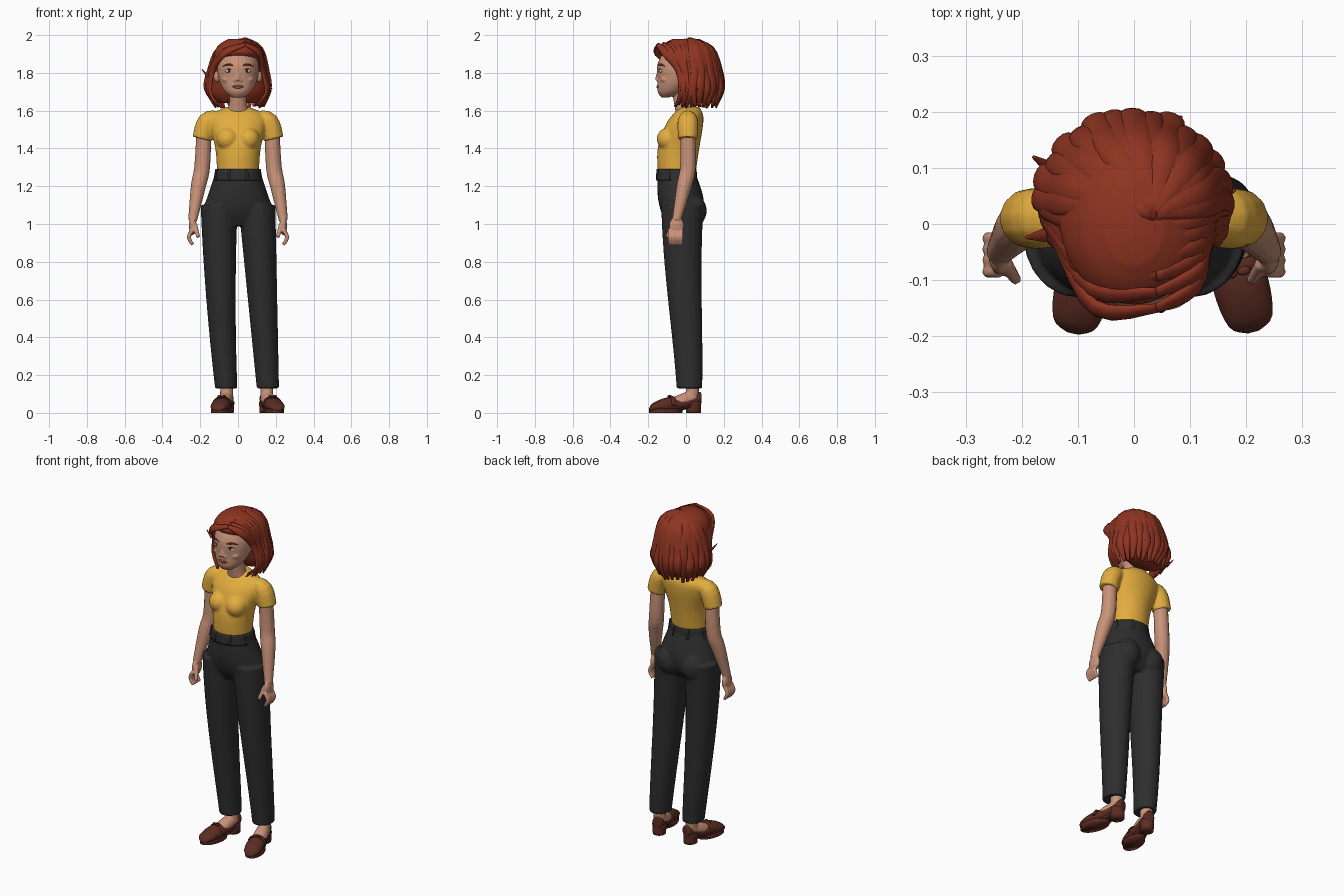
import bpy, bmesh, math, random
from math import sin, cos, pi, radians
from mathutils import Vector, Matrix

random.seed(4)
if "Cube" in bpy.data.objects:
    bpy.data.objects.remove(bpy.data.objects["Cube"])


def material(name, *rgb):
    mat = bpy.data.materials.new(name)
    mat.use_nodes = True
    mat.diffuse_color = (*rgb, 1)
    mat.node_tree.nodes["Principled BSDF"].inputs["Base Color"].default_value = (*rgb, 1)
    return mat


skin = material("skin", .58, .29, .19)
red_hair = material("red hair", .27, .034, .015)
yellow = material("yellow cotton", .77, .42, .05)
charcoal = material("charcoal cloth", .027, .027, .028)
leather = material("brown leather", .105, .025, .016)
rose = material("rose lips", .36, .11, .085)
eye_white = material("eye white", .6, .55, .5)
dark = material("dark brown", .04, .02, .014)


# ---- shape helpers ----
def spline(rows, steps=4):
    """Catmull-Rom interpolation through rows of numbers."""
    result, last = [], len(rows) - 1
    for i in range(last):
        before, start, end, after = (rows[max(0, min(last, i + j))] for j in (-1, 0, 1, 2))
        for step in range(steps):
            t = step / steps
            result.append([q + t * (r - p + t * (2*p - 5*q + 4*r - w + t * (3*q - p - 3*r + w))) / 2
                           for p, q, r, w in zip(before, start, end, after)])
    return result + [list(rows[-1])]


def sweep(bm, sections, sides=20):
    """Skin closed rings given as (centre, u axis, v axis)."""
    angles = [math.tau * i / sides for i in range(sides)]
    loops = [[bm.verts.new(centre + u*cos(a) + v*sin(a)) for a in angles]
             for centre, u, v in sections]
    for lower, upper in zip(loops, loops[1:]):
        for i in range(sides):
            bm.faces.new((lower[i-1], lower[i], upper[i], upper[i-1]))
    bm.faces.new(loops[0])
    bm.faces.new(loops[-1])


def level_ring(x, y, z, rx, ry):
    return Vector((x, y, z)), Vector((rx, 0, 0)), Vector((0, ry, 0))


def loft(bm, rows):
    """Rows of z, y, x radius, y radius, stacked upwards."""
    sweep(bm, [level_ring(0, y, z, rx, ry) for z, y, rx, ry in spline(rows)], 32)


def lengthwise(bm, rows):
    """Rows of y, half width, bottom, top, strung along the foot."""
    sweep(bm, [(Vector((0, y, (low + top)/2)), Vector((width, 0, 0)), Vector((0, 0, (top - low)/2)))
               for y, width, low, top in spline(rows)])


def tube(bm, rows, flat=1.0, core=(0, 9, 0)):
    """Rows of x, y, z, radius; flattened along the direction away from core."""
    points = spline(rows)
    sections = []
    for i, (*place, radius) in enumerate(points):
        centre = Vector(place)
        following = Vector(points[min(i + 1, len(points) - 1)][:3])
        along = (following - Vector(points[max(i - 1, 0)][:3])).normalized()
        out = centre - Vector(core)
        out = (out - along * out.dot(along)).normalized()
        sections.append((centre, along.cross(out) * radius, out * radius * flat))
    sweep(bm, sections, 12)


def ball(bm, centre, size):
    bmesh.ops.create_uvsphere(bm, u_segments=20, v_segments=12, radius=1,
                              matrix=Matrix.Translation(centre) @ Matrix.Diagonal((*size, 1)))


def finish(name, bm, mat, voxel=0, iterations=4):
    """Make the object; a voxel size fuses overlapping volumes into one skin."""
    bmesh.ops.recalc_face_normals(bm, faces=bm.faces)
    mesh = bpy.data.meshes.new(name)
    bm.to_mesh(mesh)
    bm.free()
    mesh.materials.append(mat)
    ob = bpy.data.objects.new(name, mesh)
    bpy.context.collection.objects.link(ob)
    mesh.shade_smooth()
    if voxel:
        fuse = ob.modifiers.new("fuse", 'REMESH')
        fuse.mode, fuse.voxel_size, fuse.use_smooth_shade = 'VOXEL', voxel, True
        soften = ob.modifiers.new("soften", 'SMOOTH')
        soften.factor, soften.iterations = .5, iterations
    return ob


sides = ((-1, "right"), (1, "left"))

# ---- head and neck ----
bm = bmesh.new()
loft(bm, [(1.67, -.11, .03, .02), (1.7, -.08, .07, .07), (1.76, -.05, .1, .1),
          (1.85, -.02, .11, .13), (1.94, 0, .08, .1)])
loft(bm, [(1.56, 0, .08, .05), (1.62, -.01, .05, .05), (1.74, -.03, .04, .05)])
tube(bm, [(0, -.14, 1.82, .01), (0, -.15, 1.76, .015)])
for s, side in sides:
    ball(bm, (s*.015, -.147, 1.76), (.01, .01, .01))
    ball(bm, (s*.11, 0, 1.78), (.02, .02, .03))
    ball(bm, (s*.055, -.105, 1.765), (.03, .03, .02))
finish("head_and_neck", bm, skin, .0045)


# ---- face details, laid on the curve of the face ----
def face_arc(bm, start, end, z, rise, radius):
    rows = []
    for i in range(5):
        x = start + (end - start) * i / 4
        bulge = sin(pi * i / 4)
        y = -.03 - .12 * math.sqrt(1 - (x / .11) ** 2)
        rows.append((x, y, z + rise * bulge, radius * (.3 + .7 * bulge)))
    tube(bm, rows)


for s, side in sides:
    bm = bmesh.new()
    ball(bm, (s*.048, -.13, 1.81), (.02, .013, .01))
    finish(side + "_eye", bm, eye_white)
    bm = bmesh.new()
    ball(bm, (s*.047, -.137, 1.81), (.008, .008, .008))
    face_arc(bm, s*.025, s*.07, 1.81, .01, .004)
    finish(side + "_iris_and_lashes", bm, dark)
    bm = bmesh.new()
    face_arc(bm, s*.02, s*.08, 1.835, .01, .005)
    finish(side + "_eyebrow", bm, red_hair)
bm = bmesh.new()
for rise in (.004, -.004):
    face_arc(bm, -.03, .03, 1.727, rise, .006)
finish("lips", bm, rose)

# ---- hair: under-mass, then swept wavy locks from a side parting ----
bm = bmesh.new()
loft(bm, [(1.64, .09, .1, .06), (1.7, .08, .15, .09), (1.84, .06, .14, .11),
          (1.9, 0, .13, .14), (1.95, 0, .1, .12), (1.98, 0, .05, .07)])
finish("hair_mass", bm, red_hair)


def fall(angle):
    """Path of hair over the dome of the skull, then flaring and tucking in."""
    points = []
    for i in range(5):
        dome, drop = min(i, 2) * pi / 4, max(i - 2, 0) / 2
        reach = sin(dome) + .3 * drop - .45 * drop ** 3
        points.append(Vector((.04 * max(0, 1 - reach) + .155 * reach * sin(angle),
                              .02 - .16 * reach * cos(angle),
                              1.8 + .18 * cos(dome) - .18 * drop)))
    return points


def lock(bm, path, width):
    phase, fall_short, curl = random.uniform(0, 6), random.uniform(-.01, .01), random.uniform(.004, .01)
    rows = []
    for i, point in enumerate(path):
        t = i / 4
        out = Vector((point.x, point.y - .02, 0)).normalized()
        around = out.cross(Vector((0, 0, 1)))
        wave = (around * sin(3*i + phase) + out * cos(3*i + phase)) * curl * t
        rows.append((*(point + wave + Vector((0, 0, fall_short * t))),
                     width * min(1, .5 + 2*t) * (1 - .7 * t ** 4)))
    tube(bm, rows, .55, (0, .02, 1.8))


half_fringe = radians(98)
for s, side in sides:
    hairline = [Vector((.04, -.15, 1.95)), Vector((.02 + s*.09, -.13 + s*.02, 1.91)),
                Vector((s*.13, -.04, 1.82)), Vector((s*.15, -.02, 1.7)), Vector((s*.09, -.06, 1.63))]
    bm = bmesh.new()
    for j in range(6):
        lock(bm, [a.lerp(b, j / 6) for a, b in zip(hairline, fall(s * half_fringe))], .022)
    finish(side + "_swept_hair", bm, red_hair)
bm = bmesh.new()
for j in range(15):
    lock(bm, fall(half_fringe + 2 * (pi - half_fringe) * j / 14), .026 + .004 * (j % 2))
# loose wisps flicking outwards
for x, y, z in ((-.16, -.02, 1.78), (-.15, .1, 1.68), (.07, .16, 1.68), (.15, .05, 1.68)):
    tube(bm, [(x*g, y*g, z + (g - 1) / 5, .06 - g / 21) for g in (1, 1.1, 1.2)], .6, (0, 0, 1.7))
finish("back_hair", bm, red_hair)

# ---- shirt ----
bm = bmesh.new()
loft(bm, [(1.26, -.05, .11, .1), (1.4, -.04, .12, .11), (1.52, -.01, .15, .1),
          (1.58, .01, .14, .08), (1.62, .02, .06, .05)])
for s, side in sides:
    ball(bm, (s*.055, -.095, 1.45), (.06, .06, .06))
    tube(bm, [(s*.1, .01, 1.56, .04), (s*.16, .01, 1.54, .055), (s*.19, .01, 1.45, .053)])
finish("shirt", bm, yellow, .007)

# ---- arms and hands ----
for s, side in sides:
    bm = bmesh.new()
    tube(bm, [(s*.18, .01, 1.5, .04), (s*.19, .01, 1.3, .042), (s*.21, -.01, 1.2, .04),
              (s*.24, -.05, 1.02, .024)])
    ball(bm, (s*.24, -.05, .99), (.02, .04, .05))
    for finger in range(4):
        y = -.085 + finger * .02
        tube(bm, [(s*.24, y, .97, .011), (s*.26, y, .93, .011), (s*.24, y, .89, .009)])
    tube(bm, [(s*.23, -.07, 1, .014), (s*.21, -.1, .93, .01)])
    finish(side + "_arm", bm, skin, .0045, 3)

# ---- trousers: hips, seat and tapering legs ----
bm = bmesh.new()
loft(bm, [(1.27, -.05, .12, .1), (1.15, -.03, .16, .12), (1.06, -.02, .19, .11), (.99, -.02, .17, .07)])
for s, side in sides:
    ball(bm, (s*.08, .03, 1.07), (.08, .08, .09))
    leg = []
    for i in range(13):
        drop = .97 * i / 12
        z = 1.1 - drop
        x = .1 + .06 * drop if s > 0 else -.1 + .04 * drop ** 2
        leg.append(level_ring(x, .02 * cos(pi * z), z, .054 + .04 * z, .062 + .046 * z))
    sweep(bm, leg)
finish("trousers", bm, charcoal, .007)
bm = bmesh.new()
loft(bm, [(1.23, -.05, .13, .11), (1.29, -.05, .12, .106)])
for j in range(8):
    a = (j + .5) * pi / 4
    tube(bm, [(r * cos(a), -.05 + (r - .018) * sin(a), z, .007) for r, z in ((.13, 1.23), (.122, 1.29))],
         .7, (0, -.05, 1.26))
finish("waistband_and_loops", bm, charcoal)

# ---- feet and shoes, modelled straight and turned outwards ----
for side, x, turn in (("right", -.063, -12), ("left", .156, 15)):
    parts = []
    bm = bmesh.new()
    lengthwise(bm, [(-.13, .03, .02, .06), (-.05, .04, .02, .1), (.03, .03, .04, .12)])
    tube(bm, [(0, .01, .06, .035), (0, .02, .2, .035)])
    parts.append(finish(side + "_foot", bm, skin, .005, 3))
    # slip-on upper with a strap and bow
    bm = bmesh.new()
    lengthwise(bm, [(-.22, .01, .01, .02), (-.2, .04, .01, .05), (-.13, .05, 0, .08),
                    (-.03, .04, .02, .08), (.05, .03, .04, .11), (.06, .01, .05, .1)])
    tube(bm, [(.05 * cos(pi*j/6), -.1, .04 + .045 * sin(pi*j/6), .012) for j in range(7)],
         .4, (0, -.1, 0))
    for s in (-1, 1):
        ball(bm, (s*.012, -.11, .088), (.012, .008, .006))
    parts.append(finish(side + "_shoe", bm, leather))
    # flat sole, arch and block heel
    bm = bmesh.new()
    loft(bm, [(0, -.13, .05, .09), (.02, -.13, .05, .09)])
    lengthwise(bm, [(-.08, .04, 0, .02), (.01, .03, .03, .05)])
    loft(bm, [(0, .02, .036, .04), (.06, .02, .04, .04)])
    parts.append(finish(side + "_sole_and_heel", bm, leather))
    for ob in parts:
        ob.location = (x, .02, 0)
        ob.rotation_euler.z = radians(turn)
